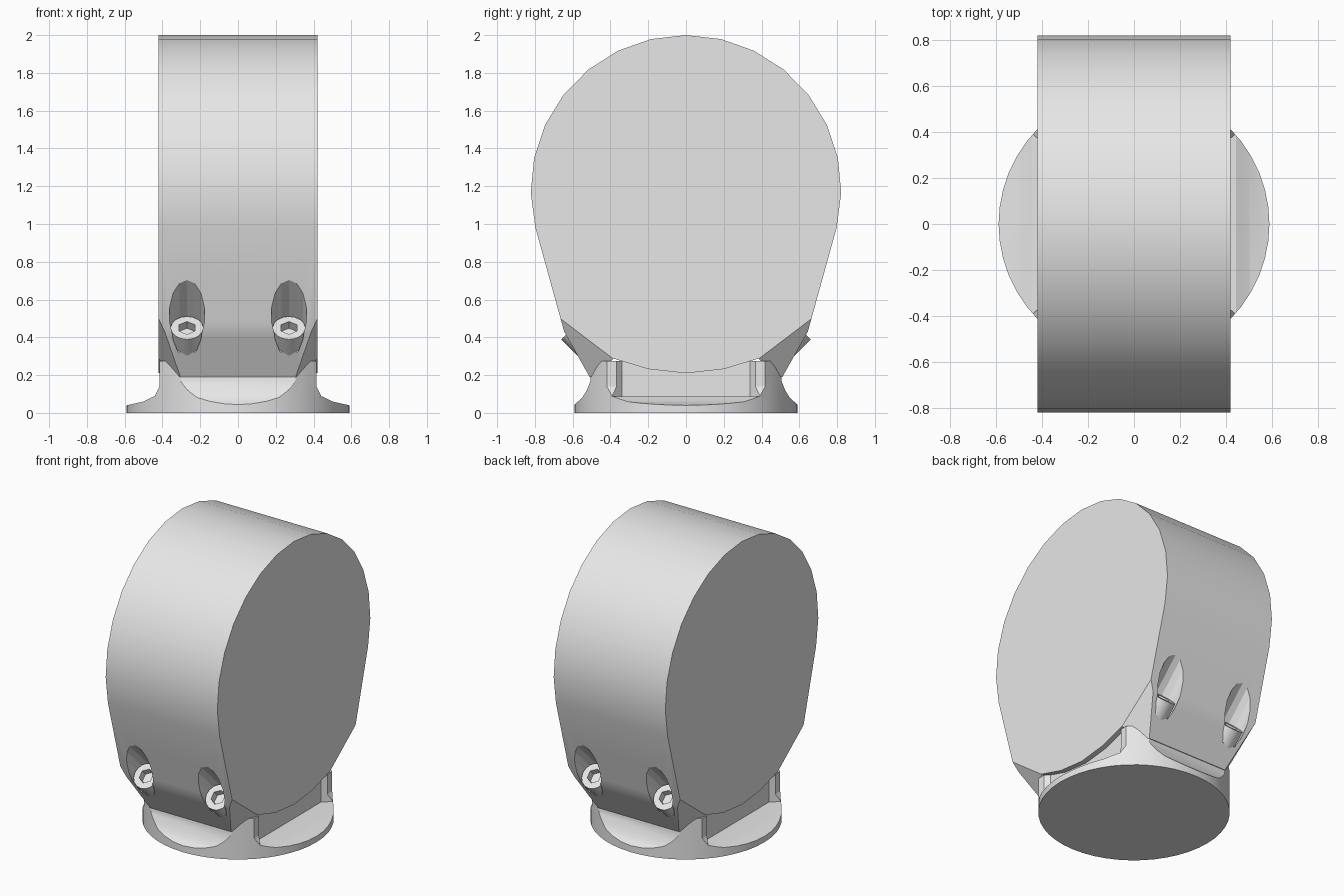
import bpy, bmesh, math
from mathutils import Vector, Matrix

cube = bpy.data.objects.get("Cube")
if cube:
    bpy.data.objects.remove(cube, do_unlink=True)

grey = bpy.data.materials.new("light grey")
grey.use_nodes = True
grey.diffuse_color = (0.8, 0.8, 0.8, 1)
grey.node_tree.nodes["Principled BSDF"].inputs["Base Color"].default_value = (0.8, 0.8, 0.8, 1)


def to_object(name, bm):
    bmesh.ops.recalc_face_normals(bm, faces=bm.faces)
    me = bpy.data.meshes.new(name)
    bm.to_mesh(me)
    bm.free()
    me.materials.append(grey)
    ob = bpy.data.objects.new(name, me)
    bpy.context.collection.objects.link(ob)
    return ob


def prism(points, place, low, high):
    """Extrude a 2D outline; place(a, b, t) maps it into space."""
    bm = bmesh.new()
    ends = [[bm.verts.new(place(a, b, t)) for a, b in points] for t in (low, high)]
    bm.faces.new(ends[0])
    bm.faces.new(ends[1][::-1])
    n = len(points)
    for i in range(n):
        j = (i + 1) % n
        bm.faces.new((ends[0][i], ends[1][i], ends[1][j], ends[0][j]))
    return bm


def cylinder(name, radius, low, high, sides, matrix=Matrix()):
    bm = bmesh.new()
    bmesh.ops.create_cone(bm, cap_ends=True, segments=sides, radius1=radius, radius2=radius,
                          depth=high - low,
                          matrix=matrix @ Matrix.Translation((0, 0, (low + high) / 2)))
    return to_object(name, bm)


def boolean(ob, cutter, operation):
    mod = ob.modifiers.new("cut", "BOOLEAN")
    mod.operation, mod.solver, mod.object = operation, "EXACT", cutter
    bpy.context.view_layer.objects.active = ob
    bpy.ops.object.modifier_apply(modifier=mod.name)
    bpy.data.objects.remove(cutter, do_unlink=True)


def smooth(ob, angle):
    bpy.ops.object.select_all(action="DESELECT")
    ob.select_set(True)
    bpy.context.view_layer.objects.active = ob
    bpy.ops.object.shade_smooth_by_angle(angle=math.radians(angle))


def mirrored(half):
    """Complete a half outline running from the top centre down."""
    return half + [(-a, b) for a, b in reversed(half) if a > 0]


def along_x(a, b, t):
    return (t, a, b)


def along_y(a, b, t):
    return (a, t, b)


def along_z(a, b, t):
    return (a, b, t)


# Body: drum outline tapering to a narrow, notched foot
half = [(0.0, 2.0)]
for k in range(1, 9):
    a = math.radians(90 - 13 * k)
    half.append((0.822 * math.cos(a), 1.18 + 0.82 * math.sin(a)))
half += [(0.645, 0.43), (0.51, 0.19), (0.46, 0.19), (0.385, 0.288), (0.2, 0.232), (0.0, 0.21)]
bm = prism(mirrored(half), along_x, -0.42, 0.42)

# Slanted cuts on the four lower corners
for sx in (1, -1):
    for sy in (1, -1):
        bmesh.ops.bisect_plane(bm, geom=bm.verts[:] + bm.edges[:] + bm.faces[:],
                               plane_co=(0.42 * sx, 0.39 * sy, 0.29),
                               plane_no=(0.0497 * sx, 0.0228 * sy, -0.03), clear_outer=True)
        bmesh.ops.holes_fill(bm, edges=[e for e in bm.edges if e.is_boundary])
body = to_object("drum_body", bm)

# Four angled screw pockets, each with a hex socket screw
for sy, end in ((-1, "front"), (1, "back")):
    for sx, side in ((1, "left"), (-1, "right")):
        axis = Vector((0, sy, 1)).normalized()
        frame = (Matrix.Translation((0.27 * sx, 0.60 * sy, 0.45))
                 @ axis.to_track_quat("Z", "Y").to_matrix().to_4x4())
        boolean(body, cylinder("pocket_cutter", 0.094, -0.1, 0.5, 14, frame), "DIFFERENCE")
        screw = cylinder(f"{end}_{side}_screw", 0.086, -0.12, 0.0, 16, frame)
        boolean(screw, cylinder("socket_cutter", 0.048, -0.05, 0.05, 6, frame), "DIFFERENCE")
        smooth(screw, 30)
smooth(body, 25)

# Base: round foot trimmed to a filleted, corner-cut neck
base = cylinder("base", 0.59, 0.0, 0.275, 48)
side_half = [(0.0, 0.4), (0.415, 0.4), (0.415, 0.14), (0.44, 0.09), (0.50, 0.06),
             (0.60, 0.038), (0.60, -0.1), (0.0, -0.1)]
end_half = [(0.0, 0.4), (0.505, 0.4), (0.505, 0.17), (0.525, 0.12), (0.55, 0.08),
            (0.60, 0.035), (0.60, -0.1), (0.0, -0.1)]
boolean(base, to_object("side_trim", prism(mirrored(side_half), along_y, -0.8, 0.8)), "INTERSECT")
boolean(base, to_object("end_trim", prism(mirrored(end_half), along_x, -0.8, 0.8)), "INTERSECT")

# Shallow recesses in both side walls of the neck
for s in (1, -1):
    recess = [(0.385 * s, -0.34), (0.45 * s, -0.40), (0.45 * s, 0.40), (0.385 * s, 0.34)]
    boolean(base, to_object("recess_cutter", prism(recess, along_z, 0.088, 0.5)), "DIFFERENCE")
smooth(base, 25)
